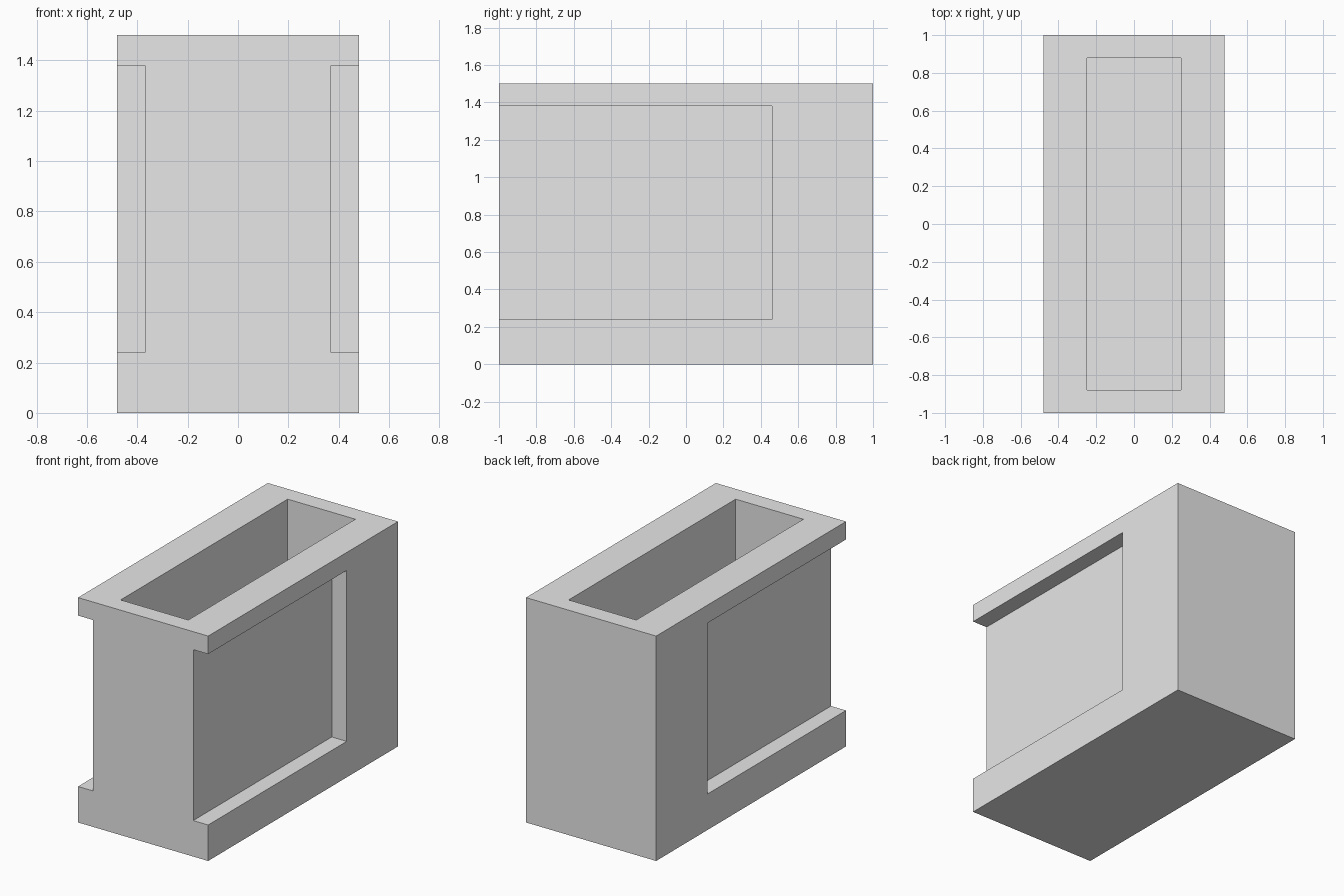
import bpy
from mathutils import Vector

cube = bpy.data.objects.get("Cube")
if cube:
    bpy.data.objects.remove(cube, do_unlink=True)

# Single light grey material
GREY = (0.8, 0.8, 0.8, 1.0)
mat = bpy.data.materials.new("light_grey")
mat.use_nodes = True
mat.diffuse_color = GREY
for node in mat.node_tree.nodes:
    if node.type == 'BSDF_PRINCIPLED':
        node.inputs["Base Color"].default_value = GREY


def box(name, low, high):
    """Axis-aligned box between two opposite corners."""
    low, high = Vector(low), Vector(high)
    bpy.ops.mesh.primitive_cube_add(size=1, location=(0, 0, 0))
    obj = bpy.context.object
    obj.name = name
    for v in obj.data.vertices:
        v.co = (low + high) / 2 + v.co * (high - low)
    obj.data.materials.append(mat)
    return obj


def carve(target, cutter):
    """Subtract a box from the target, then drop the cutter."""
    cutter.hide_render = True
    mod = target.modifiers.new(cutter.name, 'BOOLEAN')
    mod.operation = 'DIFFERENCE'
    mod.solver = 'EXACT'
    mod.object = cutter
    bpy.context.view_layer.objects.active = target
    bpy.ops.object.modifier_apply(modifier=mod.name)
    bpy.data.objects.remove(cutter, do_unlink=True)


# Outer block
W, WALL = 0.48, 0.12
TOP = 1.5
housing = box("housing", (-W, -1, 0), (W, 1, TOP))

# Open-topped cavity with an even wall and floor
carve(housing, box("cavity", (-0.25, -1 + WALL, WALL), (0.25, 1 - WALL, TOP + 0.2)))

# Side recesses, open towards the front
for side, name in ((1, "left_recess"), (-1, "right_recess")):
    xs = sorted((side * 0.37, side * (W + 0.2)))
    carve(housing, box(name, (xs[0], -1.2, 0.24), (xs[1], 0.46, TOP - WALL)))
